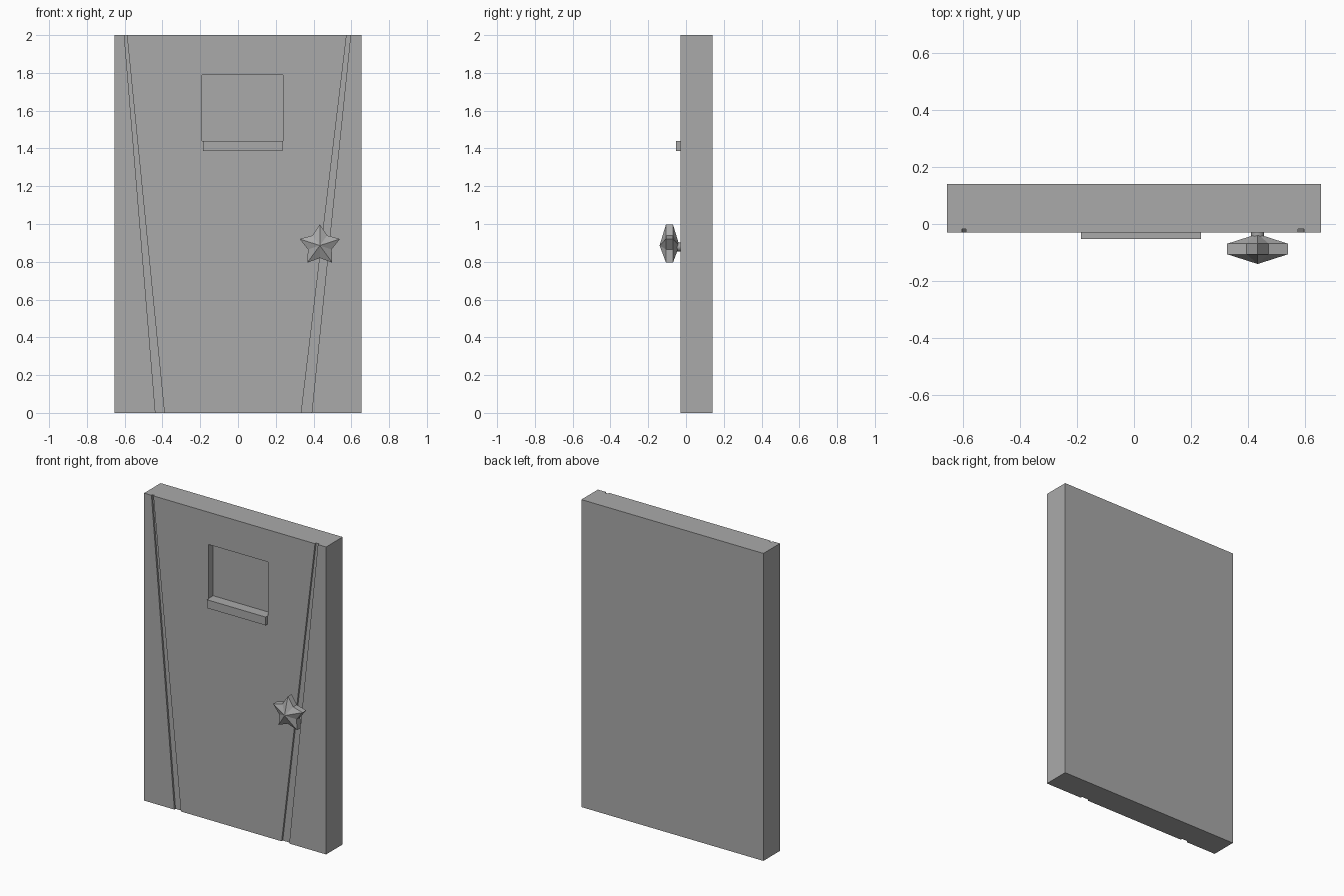
import bpy, math

cube = bpy.data.objects.get("Cube")
if cube:
    bpy.data.objects.remove(cube)

GREY = (0.4, 0.4, 0.4, 1)
grey = bpy.data.materials.new("plain grey")
grey.use_nodes = True
grey.diffuse_color = GREY
grey.node_tree.nodes["Principled BSDF"].inputs["Base Color"].default_value = GREY

FRONT, BACK = -0.03, 0.14


def add_mesh(name, verts, faces):
    mesh = bpy.data.meshes.new(name)
    mesh.from_pydata(verts, [], faces)
    mesh.materials.append(grey)
    obj = bpy.data.objects.new(name, mesh)
    bpy.context.collection.objects.link(obj)
    return obj


def prism(name, outline, y0, y1):
    """Extrude a counter-clockwise (x, z) outline from y0 back to y1."""
    n = len(outline)
    verts = [(x, y, z) for y in (y0, y1) for x, z in outline]
    faces = [tuple(range(n)), tuple(reversed(range(n, 2 * n)))]
    faces += [(i, i + n, (i + 1) % n + n, (i + 1) % n) for i in range(n)]
    return add_mesh(name, verts, faces)


def box(name, x0, x1, z0, z1, y0, y1):
    return prism(name, [(x0, z0), (x1, z0), (x1, z1), (x0, z1)], y0, y1)


def carve(target, cutter):
    mod = target.modifiers.new(cutter.name, 'BOOLEAN')
    mod.operation, mod.solver, mod.object = 'DIFFERENCE', 'EXACT', cutter
    bpy.context.view_layer.objects.active = target
    bpy.ops.object.modifier_apply(modifier=mod.name)
    bpy.data.objects.remove(cutter)


def groove(name, bottom, top):
    """Tapering slanted channel, run past both ends of the door."""
    def at(i, z):
        return (bottom[i] + (top[i] - bottom[i]) * z / 2, z)
    return prism(name, [at(0, -0.1), at(1, -0.1), at(1, 2.1), at(0, 2.1)],
                 FRONT - 0.05, FRONT + 0.012)


# Door slab with two slanted grooves and a window recess
door = box("door_panel", -0.655, 0.655, 0, 2, FRONT, BACK)
carve(door, groove("right_groove", (-0.437, -0.39), (-0.602, -0.588)))
carve(door, groove("left_groove", (0.335, 0.39), (0.575, 0.596)))
carve(door, box("window_recess", -0.19, 0.238, 1.44, 1.79, FRONT - 0.05, FRONT + 0.045))

# Sill below the window
box("window_sill", -0.186, 0.235, 1.386, 1.44, -0.052, FRONT)

# Star knob: a rim band with a shallow point in front and behind
CX, CZ = 0.433, 0.886
verts = []
for y in (-0.106, -0.069):
    for i in range(10):
        r = 0.066 if i % 2 else 0.112
        a = math.pi / 2 + i * math.pi / 5
        verts.append((CX + r * math.cos(a), y, CZ + r * math.sin(a)))
verts += [(CX, -0.14, CZ), (CX, -0.035, CZ)]
faces = []
for i in range(10):
    j = (i + 1) % 10
    faces += [(i, j, 20), (j, i, i + 10, j + 10), (j + 10, i + 10, 21)]
add_mesh("star_knob", verts, faces)

# Stem joining the knob to the door
bpy.ops.mesh.primitive_cylinder_add(vertices=16, radius=0.023, depth=0.03,
                                    location=(CX, -0.04, 0.878),
                                    rotation=(math.pi / 2, 0, 0))
stem = bpy.context.object
stem.name = "knob_stem"
stem.data.materials.append(grey)
bpy.ops.object.shade_smooth_by_angle()
